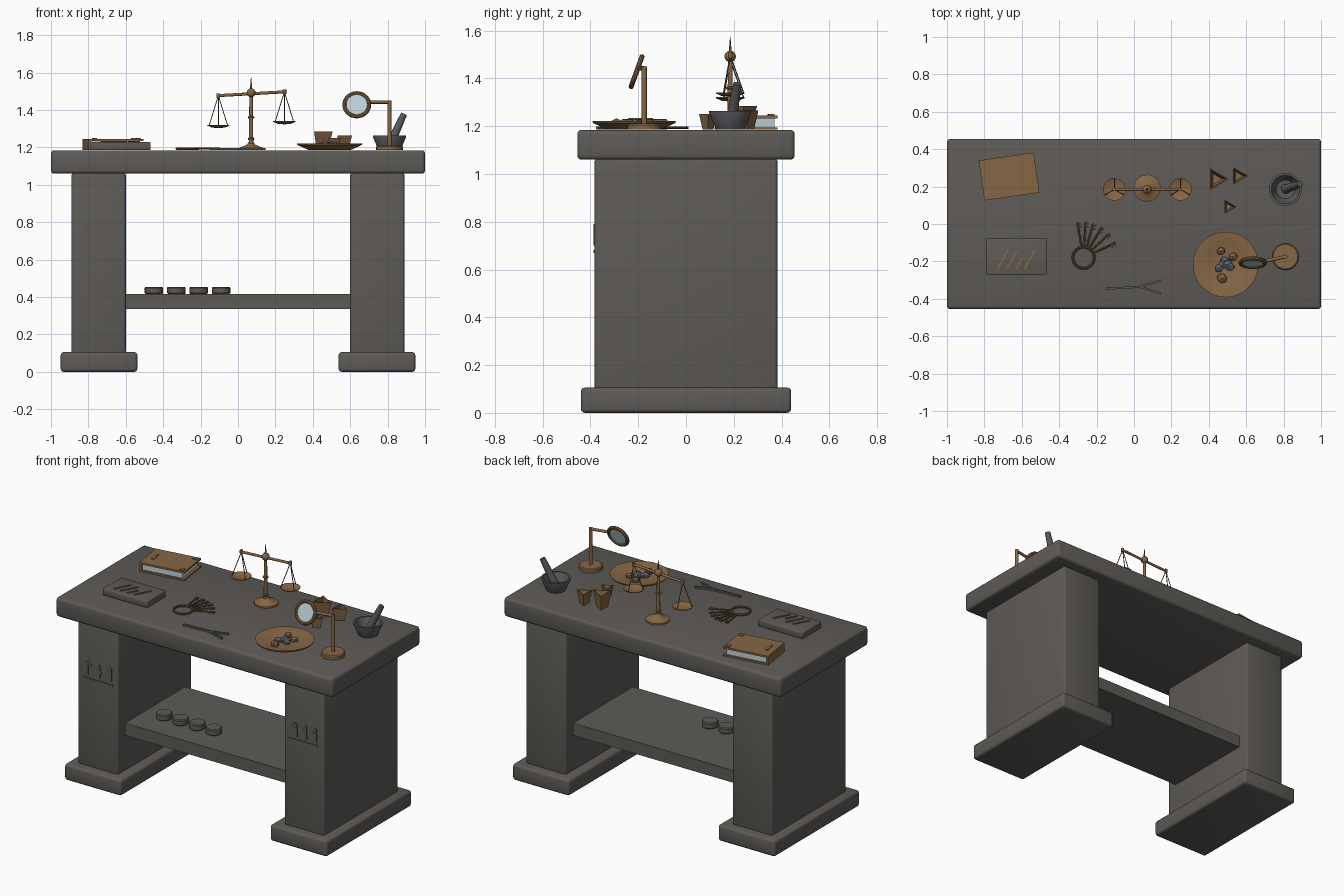
import bpy, bmesh, math, random
from mathutils import Vector, Matrix

random.seed(4)
if "Cube" in bpy.data.objects:
    bpy.data.objects.remove(bpy.data.objects["Cube"])


def material(name, rgb):
    m = bpy.data.materials.new(name)
    m.use_nodes = True
    m.diffuse_color = (*rgb, 1)
    m.node_tree.nodes["Principled BSDF"].inputs["Base Color"].default_value = (*rgb, 1)
    return m


STONE = material("stone", (0.112, 0.104, 0.094))
BRONZE = material("bronze", (0.24, 0.135, 0.06))
DARK = material("dark bronze", (0.15, 0.09, 0.04))
IRON = material("iron", (0.10, 0.10, 0.105))
PALE = material("paper and glass", (0.50, 0.63, 0.66))
GEM = material("blue grey gem", (0.13, 0.15, 0.19))
TOP = 1.185


def finish(name, bm, mat, smooth=False):
    bmesh.ops.recalc_face_normals(bm, faces=bm.faces)
    me = bpy.data.meshes.new(name)
    bm.to_mesh(me)
    bm.free()
    me.materials.append(mat)
    ob = bpy.data.objects.new(name, me)
    bpy.context.collection.objects.link(ob)
    if smooth:
        bpy.ops.object.select_all(action="DESELECT")
        ob.select_set(True)
        bpy.context.view_layer.objects.active = ob
        bpy.ops.object.shade_smooth_by_angle(angle=math.radians(35))
    return ob


def box(name, centre, size, mat, bevel=0, turn=0):
    bm = bmesh.new()
    bmesh.ops.create_cube(bm, size=1, matrix=Matrix.Diagonal((*size, 1)))
    if bevel:
        bmesh.ops.bevel(bm, geom=bm.edges[:], offset=bevel, segments=3,
                        profile=0.5, affect="EDGES")
    ob = finish(name, bm, mat, bevel > 0)
    ob.location = centre
    ob.rotation_euler.z = turn
    return ob


def lathe(name, base, profile, mat, sides=32, smooth=True):
    bm = bmesh.new()
    vs = [bm.verts.new((r, 0, z)) for r, z in profile]
    es = [bm.edges.new(e) for e in zip(vs, vs[1:])]
    bmesh.ops.spin(bm, geom=vs + es, axis=(0, 0, 1), cent=(0, 0, 0),
                   angle=math.tau, steps=sides, use_duplicate=False)
    bmesh.ops.remove_doubles(bm, verts=bm.verts, dist=0.0001)
    ob = finish(name, bm, mat, smooth)
    ob.location = base
    return ob


def rod(name, a, b, r, mat, r2=None, sides=12):
    a, b = Vector(a), Vector(b)
    bm = bmesh.new()
    bmesh.ops.create_cone(bm, cap_ends=True, segments=sides, radius1=r,
                          radius2=r if r2 is None else r2, depth=(b - a).length)
    ob = finish(name, bm, mat, True)
    ob.rotation_mode = "QUATERNION"
    ob.rotation_quaternion = (b - a).to_track_quat("Z", "Y")
    ob.location = (a + b) / 2
    return ob


def strip(name, a, b, width, thick, up, mat):
    """Flat bar from a to b, its thin direction along up."""
    a, b, up = Vector(a), Vector(b), Vector(up)
    d = (b - a).normalized()
    ob = box(name, (a + b) / 2, ((b - a).length, width, thick), mat)
    ob.rotation_euler = Matrix((d, up.cross(d), up)).transposed().to_euler()
    return ob


def ring(name, centre, major, minor, mat, normal=(0, 0, 1)):
    ob = lathe(name, centre, [(major + minor * math.cos(i * math.tau / 10),
               minor * math.sin(i * math.tau / 10)) for i in range(11)], mat)
    ob.rotation_euler = Vector(normal).to_track_quat("Z", "Y").to_euler()
    return ob


# Bench
box("bench_top", (0, 0, 1.122), (2, 0.91, 0.125), STONE, 0.018)
box("shelf", (0, 0, 0.375), (1.22, 0.62, 0.08), STONE)
for side, s in (("right", -1), ("left", 1)):
    box(side + "_leg", (s * 0.745, 0, 0.58), (0.29, 0.765, 0.97), STONE, 0.014)
    box(side + "_foot", (s * 0.743, 0, 0.053), (0.41, 0.88, 0.105), STONE, 0.016)

# Carved marks on the leg fronts, drawn on a small unit grid
HOOK = [((0, 0), (0, 1)), ((0, 1), (0.5, 0.8))]
CROSS = [((0.3, 0), (0.3, 1)), ((0, 0.6), (0.6, 0.4))]
FLAG = [((0.5, 0), (0.5, 1)), ((0.5, 1), (0, 0.75)), ((0, 0.75), (0.5, 0.5))]
for x0, marks in ((-0.82, (HOOK, CROSS, FLAG)), (0.66, (FLAG, FLAG, FLAG))):
    for i, mark in enumerate(marks):
        for a, b in mark:
            p, q = [(x0 + i * 0.07 + u * 0.06, -0.383, 0.70 + v * 0.085) for u, v in (a, b)]
            strip("leg_mark", p, q, 0.014, 0.008, (0, -1, 0), STONE)
    strip("leg_mark_line", (x0 - 0.03, -0.383, 0.675), (x0 + 0.185, -0.383, 0.675),
          0.012, 0.008, (0, -1, 0), STONE)

# Jars on the shelf
for i in range(4):
    lathe("shelf_jar", (-0.45 + 0.12 * i, -0.12, 0.415),
          [(0, 0), (0.043, 0), (0.049, 0.006), (0.049, 0.034), (0.044, 0.04), (0, 0.04)],
          STONE, 20)

# Book with its spine on the right
book = Matrix.Translation((-0.668, 0.254, TOP)) @ Matrix.Rotation(math.radians(8.3), 4, "Z")
for name, c, size, mat in (
        ("book_back_cover", (0, 0, 0.005), (0.297, 0.216, 0.01), BRONZE),
        ("book_pages", (-0.003, 0, 0.03), (0.27, 0.195, 0.042), PALE),
        ("book_front_cover", (0, 0, 0.054), (0.297, 0.216, 0.012), BRONZE),
        ("book_spine", (-0.142, 0, 0.03), (0.014, 0.216, 0.05), BRONZE),
        ("book_corner", (0.125, 0.085, 0.062), (0.025, 0.025, 0.006), BRONZE),
        ("book_corner", (0.125, -0.085, 0.062), (0.025, 0.025, 0.006), BRONZE),
        ("book_emblem", (-0.10, 0, 0.062), (0.018, 0.07, 0.006), BRONZE)):
    box(name, book @ Vector(c), size, mat, 0, math.radians(8.3))

# Stone tablet with inlaid strokes
box("tablet", (-0.628, -0.174, TOP + 0.022), (0.322, 0.194, 0.044), STONE, 0.006)
for x, length in ((-0.73, 1), (-0.68, 1), (-0.63, 0.6), (-0.585, 1)):
    strip("tablet_stroke", (x, -0.24, 1.231), (x + 0.055 * length, -0.24 + 0.1 * length, 1.231),
          0.01, 0.006, (0, 0, 1), BRONZE)

# Ring of keys
hub = Vector((-0.27, -0.18, TOP + 0.009))
ring("key_ring", hub, 0.057, 0.007, DARK)
for deg in (25, 43, 59, 74, 87, 100):
    d = Vector((math.cos(math.radians(deg)), math.sin(math.radians(deg)), 0))
    n = Vector((-d.y, d.x, 0))
    end = hub + d * 0.19
    rod("key_shaft", hub + d * 0.05, end, 0.005, DARK, sides=8)
    for back in (0.008, 0.026):
        strip("key_tooth", end - d * back, end - d * back - n * 0.018, 0.008, 0.007, (0, 0, 1), DARK)

# Tongs
for end_y in (-0.302, -0.372):
    path = [(-0.15, -0.346), (0.03, -0.336), (0.145, end_y)]
    for a, b in zip(path, path[1:]):
        strip("tongs_arm", (*a, TOP + 0.007), (*b, TOP + 0.007), 0.011, 0.012, (0, 0, 1), IRON)

# Balance scale
sx, sy = 0.07, 0.185
lathe("scale_base", (sx, 0.192, TOP),
      [(0, 0), (0.072, 0), (0.072, 0.01), (0.05, 0.018), (0.022, 0.03), (0.012, 0.045), (0, 0.045)], BRONZE)
rod("scale_post", (sx, sy, 1.21), (sx, sy, 1.50), 0.012, BRONZE, 0.009)
for z in (1.245, 1.36):
    ring("scale_post_collar", (sx, sy, z), 0.011, 0.007, BRONZE)
lathe("scale_pivot", (sx, sy, 1.492),
      [(0.024 * math.sin(i * math.pi / 8), -0.024 * math.cos(i * math.pi / 8)) for i in range(9)],
      BRONZE, 16)
rod("scale_spike", (sx, sy, 1.50), (sx, sy, 1.575), 0.007, DARK, 0.001)
tips = [Vector((-0.105, sy, 1.477)), Vector((0.248, sy, 1.497))]
rod("scale_beam", *tips, 0.008, BRONZE)
for tip in tips:
    pan = tip - Vector((0, 0, 0.16))
    rod("beam_knob", tip - Vector((0, 0, 0.012)), tip + Vector((0, 0, 0.012)), 0.01, BRONZE)
    lathe("scale_pan", pan, [(0, -0.014), (0.035, -0.011), (0.06, 0), (0.06, 0.004),
                             (0.035, -0.006), (0, -0.009)], BRONZE)
    for k in range(3):
        t = math.radians(90 + 120 * k)
        rod("pan_cord", tip, pan + Vector((0.057 * math.cos(t), 0.057 * math.sin(t), 0)),
            0.0025, DARK, sides=6)

# Dish of gems
lathe("dish", (0.49, -0.217, TOP), [(0, 0), (0.11, 0), (0.172, 0.028), (0.175, 0.036),
                                    (0.168, 0.037), (0.105, 0.014), (0, 0.012)], BRONZE, 40)
for i, (x, y) in enumerate(((0.465, -0.145), (0.53, -0.175), (0.47, -0.22), (0.47, -0.29),
                            (0.50, -0.215), (0.455, -0.235), (0.515, -0.23), (0.485, -0.195))):
    bm = bmesh.new()
    bmesh.ops.create_icosphere(bm, subdivisions=1, radius=0.024 + 0.008 * random.random(),
                               matrix=Matrix.Diagonal((1, 0.85, 0.7, 1)))
    gem = finish("gem", bm, BRONZE if i in (0, 1, 3) else GEM)
    gem.location = (x, y, TOP + 0.026)
    gem.rotation_euler.z = random.uniform(0, 3)

# Three-sided cups
for x, y, r, h in ((0.44, 0.24, 0.066, 0.1), (0.557, 0.257, 0.053, 0.08), (0.505, 0.092, 0.043, 0.065)):
    lathe("three_sided_cup", (x, y, TOP), [(0, 0), (r * 0.6, 0), (r, h), (r * 0.85, h),
                                           (r * 0.5, h * 0.2), (0, h * 0.2)], BRONZE, 3, False)

# Magnifier on a stand
mx, my = 0.81, -0.175
lens, normal = Vector((0.635, -0.207, 1.428)), Vector((0, -0.94, 0.34)).normalized()
lathe("magnifier_base", (mx, my, TOP), [(0, 0), (0.071, 0), (0.071, 0.02), (0.065, 0.026), (0, 0.026)], BRONZE)
rod("magnifier_post", (mx, my, TOP + 0.02), (mx, my, 1.45), 0.011, BRONZE)
rod("magnifier_arm", (mx, my, 1.442), (0.70, -0.198, 1.442), 0.009, BRONZE)
ring("magnifier_rim", lens, 0.066, 0.011, BRONZE, normal)
rod("magnifier_glass", lens - normal * 0.004, lens + normal * 0.004, 0.063, PALE, sides=32)

# Mortar and pestle
lathe("mortar", (0.81, 0.185, TOP), [(0, 0), (0.058, 0), (0.064, 0.012), (0.088, 0.07), (0.088, 0.078),
                                     (0.076, 0.078), (0.05, 0.025), (0, 0.018)], IRON)
rod("pestle", (0.81, 0.187, 1.21), (0.887, 0.215, 1.378), 0.025, IRON, 0.017, 16)
